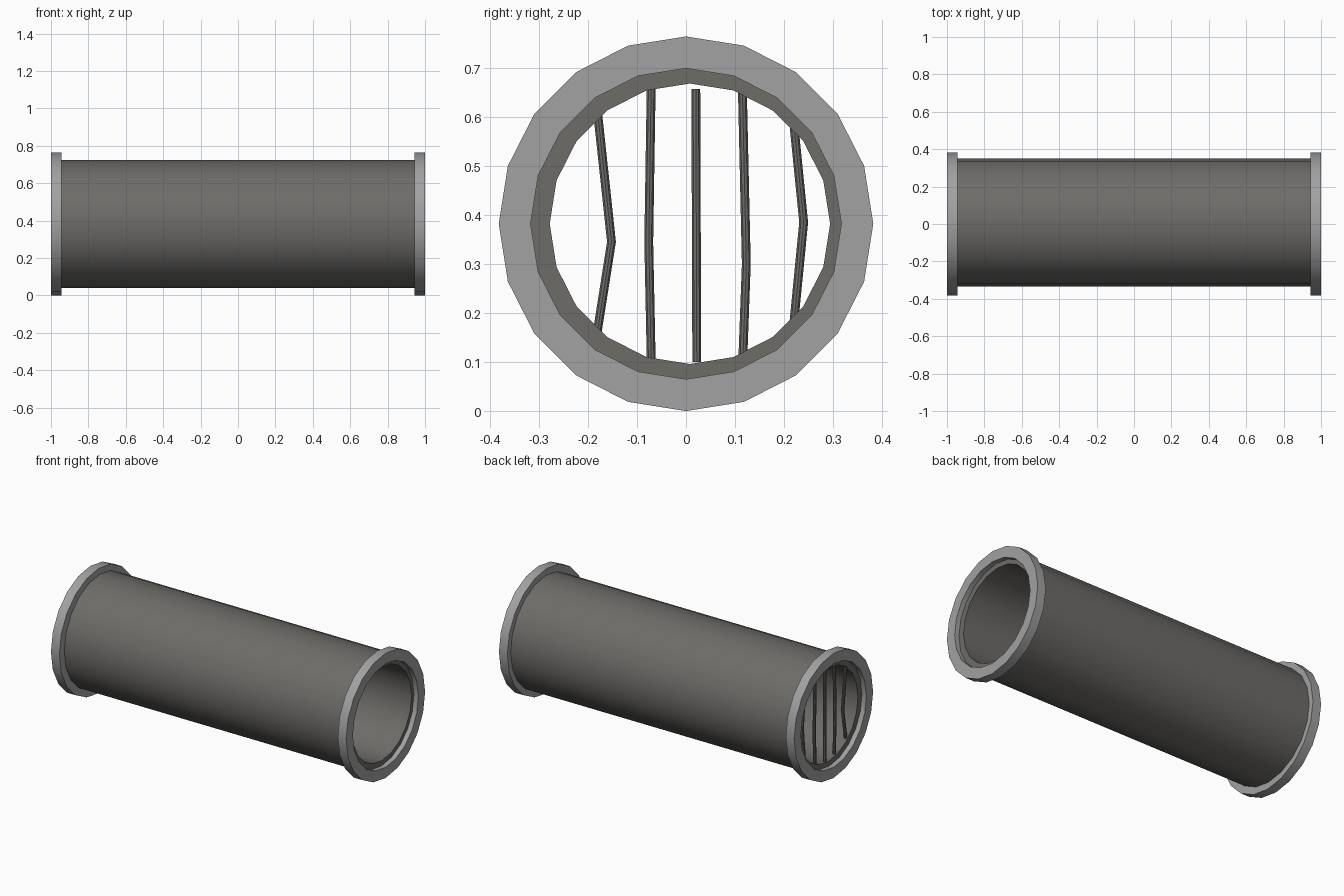
import bpy, bmesh, math
from mathutils import Vector

if "Cube" in bpy.data.objects:
    bpy.data.objects.remove(bpy.data.objects["Cube"])

SIDES = 20
CZ = 0.382


def material(name, rgb):
    m = bpy.data.materials.new(name)
    m.diffuse_color = (*rgb, 1)
    m.use_nodes = True
    m.node_tree.nodes["Principled BSDF"].inputs["Base Color"].default_value = m.diffuse_color
    return m


steel = material("light_steel", (0.36, 0.36, 0.36))
iron = material("dark_iron", (0.155, 0.15, 0.14))


def finish(name, bm, mat):
    bmesh.ops.recalc_face_normals(bm, faces=bm.faces)
    me = bpy.data.meshes.new(name)
    bm.to_mesh(me)
    bm.free()
    me.set_sharp_from_angle(angle=math.radians(35))
    me.materials.append(mat)
    ob = bpy.data.objects.new(name, me)
    bpy.context.collection.objects.link(ob)
    return ob


def ring(name, x0, x1, r_in, r_out, cy, mat, flat_inside=False):
    """Hollow cylinder along x from a rectangular section."""
    bm = bmesh.new()
    loops = []
    for x, r in ((x0, r_out), (x1, r_out), (x1, r_in), (x0, r_in)):
        loops.append([bm.verts.new((x, cy + r * math.sin(a), CZ + r * math.cos(a)))
                      for a in (2 * math.pi * i / SIDES for i in range(SIDES))])
    for k in range(4):
        a, b = loops[k], loops[(k + 1) % 4]
        for i in range(SIDES):
            j = (i + 1) % SIDES
            f = bm.faces.new((a[i], a[j], b[j], b[i]))
            f.smooth = k == 0 or (k == 2 and not flat_inside)
    return finish(name, bm, mat)


def bar(name, x, path, r, mat, n=10):
    """Round rod through (y, z) points, top to bottom."""
    bm = bmesh.new()
    loops = [[bm.verts.new(Vector((x + r * math.cos(a), y + r * math.sin(a), z)))
              for a in (2 * math.pi * i / n for i in range(n))] for y, z in path]
    for a, b in zip(loops, loops[1:]):
        for i in range(n):
            j = (i + 1) % n
            bm.faces.new((a[i], a[j], b[j], b[i])).smooth = True
    bm.faces.new(loops[0])
    bm.faces.new(loops[-1])
    return finish(name, bm, mat)


# pipe body, slightly recessed in the end flanges
ring("pipe_body", -0.97, 0.97, 0.286, 0.342, 0.008, iron, True)

# end flanges
for side, s in (("left", -1), ("right", 1)):
    ring("flange_" + side, *sorted((s * 0.943, s * 1.0)), 0.317, 0.382, 0, steel)

# grate bars at the left end, some of them bent
bars = [
    [(-0.181, 0.615), (-0.152, 0.345), (-0.182, 0.155)],
    [(-0.071, 0.66), (-0.076, 0.345), (-0.071, 0.105)],
    [(0.020, 0.657), (0.022, 0.1)],
    [(0.115, 0.655), (0.123, 0.3), (0.116, 0.11)],
    [(0.219, 0.595), (0.240, 0.385), (0.219, 0.17)],
]
for i, path in enumerate(bars):
    bar(f"grate_bar_{i + 1}", -0.955, path, 0.0095, iron)
